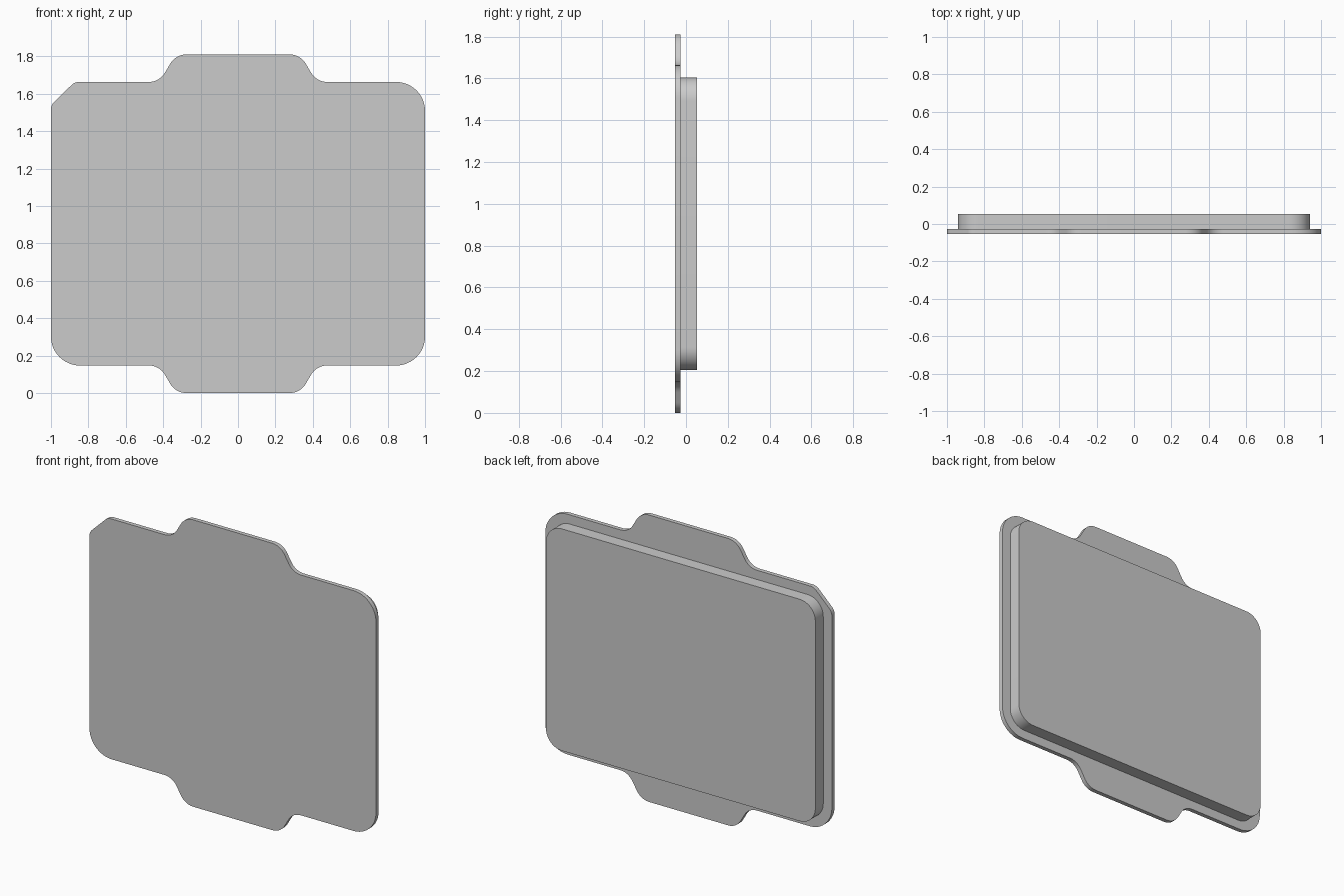
import bpy, bmesh, math
from mathutils import Vector

cube = bpy.data.objects.get("Cube")
if cube:
    bpy.data.objects.remove(cube, do_unlink=True)


def fillet(corners, steps=12):
    """Round each (x, z, radius) corner of a closed outline with an arc."""
    outline = []
    for i, (x, z, radius) in enumerate(corners):
        p = Vector((x, z))
        a = (Vector(corners[i - 1][:2]) - p).normalized()
        b = (Vector(corners[(i + 1) % len(corners)][:2]) - p).normalized()
        half = a.angle(b) / 2
        centre = p + (a + b).normalized() * (radius / math.sin(half))
        start = p + a * (radius / math.tan(half)) - centre
        end = p + b * (radius / math.tan(half)) - centre
        sweep = math.pi - 2 * half
        for s in range(steps + 1):
            t = s / steps
            arc = (start * math.sin((1 - t) * sweep) + end * math.sin(t * sweep)) / math.sin(sweep)
            outline.append(centre + arc)
    return outline


def slab(name, corners, y_front, y_back):
    """Extrude a rounded outline along y into a flat slab."""
    bm = bmesh.new()
    face = bm.faces.new([bm.verts.new((p.x, y_front, p.y)) for p in fillet(corners)])
    extruded = bmesh.ops.extrude_face_region(bm, geom=[face], use_keep_orig=True)
    moved = [v for v in extruded["geom"] if isinstance(v, bmesh.types.BMVert)]
    bmesh.ops.translate(bm, verts=moved, vec=(0, y_back - y_front, 0))
    bmesh.ops.recalc_face_normals(bm, faces=bm.faces)
    mesh = bpy.data.meshes.new(name)
    bm.to_mesh(mesh)
    bm.free()
    obj = bpy.data.objects.new(name, mesh)
    bpy.context.collection.objects.link(obj)
    bpy.ops.object.select_all(action="DESELECT")
    obj.select_set(True)
    bpy.context.view_layer.objects.active = obj
    bpy.ops.object.shade_smooth_by_angle(angle=math.radians(30))
    return obj


HEIGHT, LOW, HIGH = 1.81, 0.147, 1.663
FRONT, JOINT, BACK = -0.053, -0.026, 0.053

# Front plate: tabs above and below, one clipped upper corner
bottom_tab = [(-0.42, LOW, 0.1), (-0.333, 0, 0.1), (0.333, 0, 0.1), (0.42, LOW, 0.1)]
top_tab = [(-x, HEIGHT - z, r) for x, z, r in bottom_tab]
plate = (
    [(-1, LOW, 0.155)] + bottom_tab + [(1, LOW, 0.155), (1, HIGH, 0.155)]
    + top_tab + [(-0.873, HIGH, 0.06), (-1, 1.54, 0.06)]
)
slab("front_plate", plate, FRONT, JOINT)

# Raised block on the back
block = [(-0.94, 0.205, 0.11), (0.94, 0.205, 0.11), (0.94, 1.605, 0.11), (-0.94, 1.605, 0.11)]
slab("back_block", block, JOINT, BACK)
